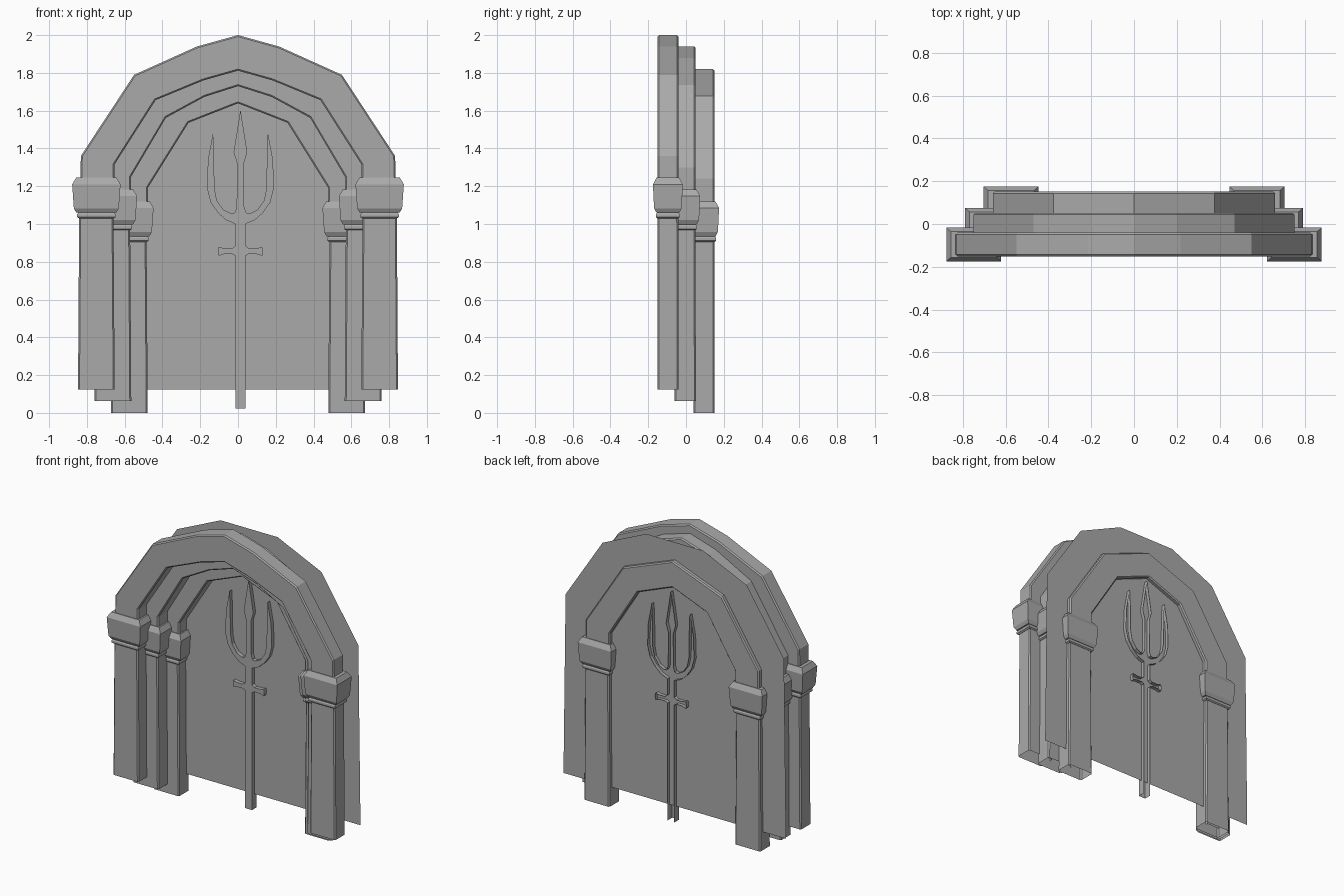
import bpy, bmesh

if "Cube" in bpy.data.objects:
    bpy.data.objects.remove(bpy.data.objects["Cube"])

stone = bpy.data.materials.new("grey stone")
stone.use_nodes = True
stone.diffuse_color = (0.4, 0.4, 0.4, 1)
stone.node_tree.nodes["Principled BSDF"].inputs["Base Color"].default_value = (0.4, 0.4, 0.4, 1)


def finish(name, bm, recalc=True):
    if recalc:
        bmesh.ops.recalc_face_normals(bm, faces=bm.faces)
    mesh = bpy.data.meshes.new(name)
    bm.to_mesh(mesh)
    bm.free()
    mesh.materials.append(stone)
    obj = bpy.data.objects.new(name, mesh)
    bpy.context.collection.objects.link(obj)


def skin(bm, rings):
    """Join successive closed rings of points with quads."""
    loops = [[bm.verts.new(p) for p in ring] for ring in rings]
    for a, b in zip(loops, loops[1:]):
        for i in range(len(a)):
            j = (i + 1) % len(a)
            bm.faces.new((a[i], a[j], b[j], b[i]))
    return loops


def section(w, d, c):
    """Rectangle of half sizes w and d, with corners cut by c if given."""
    if not c:
        return [(w, d), (-w, d), (-w, -d), (w, -d)]
    return [(w, d - c), (w - c, d), (c - w, d), (-w, d - c),
            (-w, c - d), (c - w, -d), (w - c, -d), (w, c - d)]


def mirrored(half):
    """Complete a left half outline that ends on the centre line."""
    return half + [(-x, z) for x, z in reversed(half[:-1])]


# Height, half width and half depth of the pillar and its capital
SHAFT = [(0, 0.097, 0.056), (0.91, 0.091, 0.055)]
NECK = [(0.905, 0.092, 0.056), (0.912, 0.102, 0.063), (0.926, 0.102, 0.063), (0.937, 0.095, 0.056)]
CAPITAL = [(0.935, 0.106, 0.06), (0.958, 0.119, 0.073), (1.085, 0.128, 0.079), (1.12, 0.107, 0.06)]


def pillar_part(name, profile, x, y, lift, cut, capped):
    bm = bmesh.new()
    rings = [[(x + px, y + py, z + lift) for px, py in section(w, d, cut)] for z, w, d in profile]
    loops = skin(bm, rings)
    bm.faces.new(loops[-1])
    if capped:
        bm.faces.new(loops[0])
    finish(name, bm)


def arch(name, outer, inner, y, depth=0.0555, cut=0.008):
    """Sweep a cut-cornered section along the outer and inner outlines."""
    bm = bmesh.new()
    rings = []
    for (ox, oz), (ix, iz) in zip(mirrored(outer), mirrored(inner)):
        length = ((ox - ix) ** 2 + (oz - iz) ** 2) ** 0.5
        ring = []
        for s, t in section(length / 2, depth, cut):
            f = s / length + 0.5
            ring.append((ix + (ox - ix) * f, y + t, iz + (oz - iz) * f))
        rings.append(ring)
    skin(bm, rings)
    finish(name, bm)


FRONT_OUTER = [(0.835, 1.2), (0.832, 1.36), (0.55, 1.79), (0.217, 1.94), (0, 2.0)]

# Three stepped arches: name, y, lift, pillar x, outer outline, inner outline
ARCHES = [
    ("front", -0.096, 0.125, 0.75, FRONT_OUTER,
     [(0.655, 1.2), (0.655, 1.313), (0.436, 1.656), (0.183, 1.76), (0, 1.812)]),
    ("middle", -0.004, 0.0625, 0.662,
     [(0.75, 1.14), (0.75, 1.3), (0.47, 1.736), (0.2, 1.88), (0, 1.94)],
     [(0.566, 1.14), (0.566, 1.25), (0.382, 1.562), (0.178, 1.673), (0, 1.73)]),
    ("back", 0.096, 0.0, 0.575,
     [(0.66, 1.08), (0.66, 1.24), (0.377, 1.677), (0, 1.82)],
     [(0.477, 1.08), (0.477, 1.192), (0.262, 1.536), (0, 1.639)]),
]

for name, y, lift, x, outer, inner in ARCHES:
    arch(name + "_arch", outer, inner, y)
    for side, sign in (("left", 1), ("right", -1)):
        label = name + "_" + side
        pillar_part(label + "_pillar", SHAFT, sign * x, y, lift, 0.008, False)
        pillar_part(label + "_neck_ring", NECK, sign * x, y, lift, 0, True)
        pillar_part(label + "_capital", CAPITAL, sign * x, y, lift, 0, True)

# Thin door panel that follows the front arch but has a level top
bm = bmesh.new()
half = [(0.848, 0.125)] + FRONT_OUTER[1:-1] + [(0, FRONT_OUTER[-2][1])]
bm.faces.new([bm.verts.new((x, 0.122, z)) for x, z in mirrored(half)])
finish("door_panel", bm, False)

# Trident standing through the panel, open at its back and foot
CENTRE = 0.013
TRIDENT = [(0.026, 0.023), (0.026, 0.832), (0.045, 0.842), (0.085, 0.841), (0.115, 0.832),
           (0.12, 0.855), (0.115, 0.878), (0.085, 0.871), (0.045, 0.871), (0.026, 0.885),
           (0.026, 1.0), (0.075, 1.02), (0.12, 1.06), (0.158, 1.115), (0.177, 1.19),
           (0.172, 1.34), (0.145, 1.485), (0.14, 1.36), (0.138, 1.19), (0.125, 1.125),
           (0.09, 1.075), (0.05, 1.055), (0.03, 1.06), (0.02, 1.09), (0.018, 1.32), (0.036, 1.38),
           (0, 1.605)]
bm = bmesh.new()
rings = [[(CENTRE + x, y, z) for x, z in mirrored(TRIDENT)] for y in (0.147, 0.096)]
loops = skin(bm, rings)
bm.faces.new(loops[-1])
bmesh.ops.recalc_face_normals(bm, faces=bm.faces)
foot = [f for f in bm.faces if f.calc_center_median().z < 0.03]
bmesh.ops.delete(bm, geom=foot, context="FACES_ONLY")
finish("trident", bm, False)
